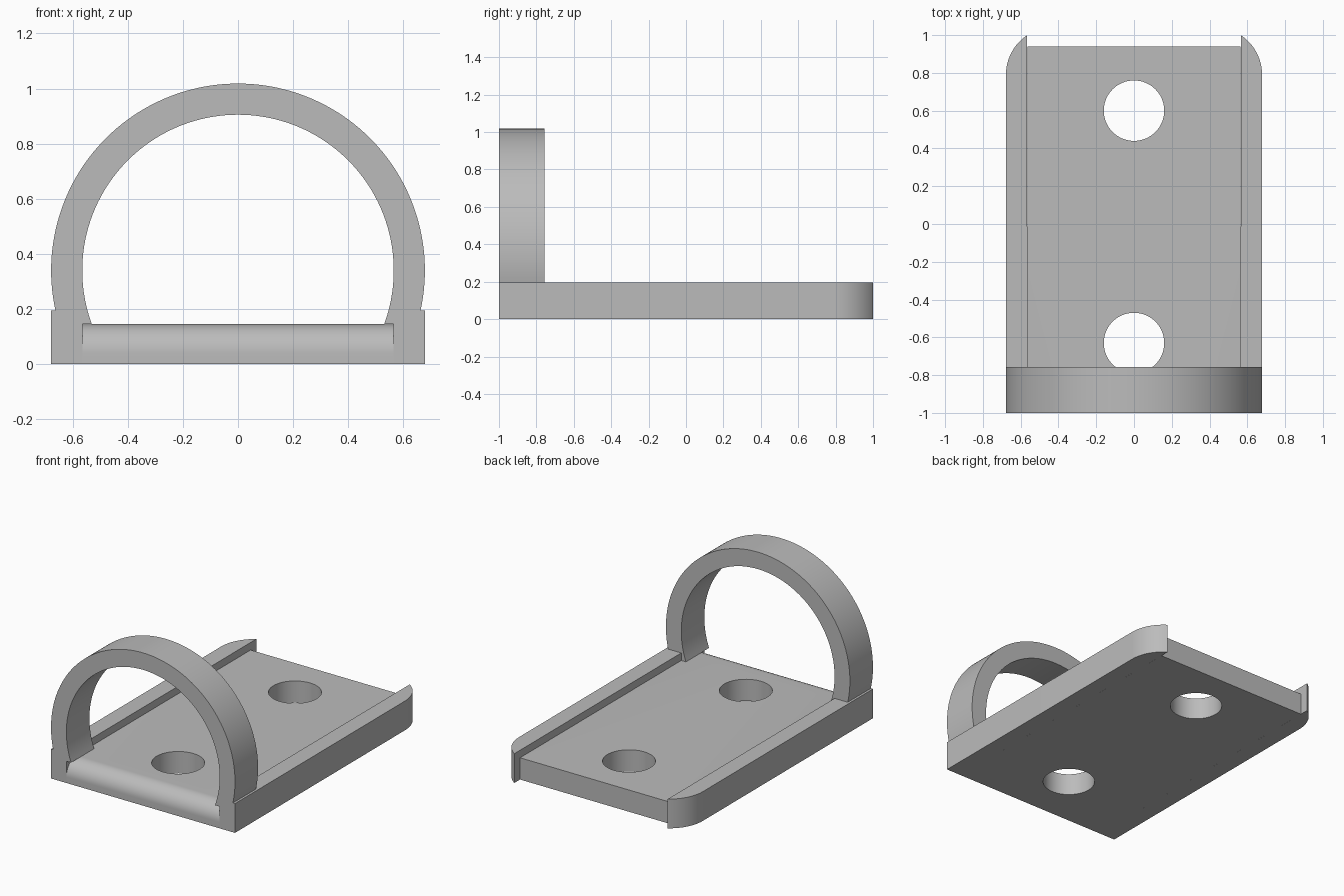
import bpy, bmesh
from math import sin, cos, asin, sqrt, pi, radians

cube = bpy.data.objects.get("Cube")
if cube:
    bpy.data.objects.remove(cube, do_unlink=True)

grey = bpy.data.materials.new("plain grey")
grey.use_nodes = True
COLOUR = (0.5, 0.5, 0.5, 1)
grey.diffuse_color = COLOUR
grey.node_tree.nodes["Principled BSDF"].inputs["Base Color"].default_value = COLOUR

HALF, INNER = 0.678, 0.565       # outer and inner half widths
PLATE_TOP, RAIL_TOP = 0.145, 0.195
RING_Z = 0.34                    # height of the ring centre


def arc(cx, cy, r, start, end, n):
    """Points along a circular arc, angles in radians."""
    angles = [start + (end - start) * i / n for i in range(n + 1)]
    return [(cx + r * cos(a), cy + r * sin(a)) for a in angles]


def prism(name, profile, place, lo, hi):
    """Extrude a 2D profile from lo to hi; place maps (u, v, depth) to xyz."""
    bm = bmesh.new()
    face = bm.faces.new([bm.verts.new(place(u, v, lo)) for u, v in profile])
    new = bmesh.ops.extrude_face_region(bm, geom=[face])["geom"]
    shift = [b - a for a, b in zip(place(0, 0, lo), place(0, 0, hi))]
    bmesh.ops.translate(bm, vec=shift, verts=[g for g in new if isinstance(g, bmesh.types.BMVert)])
    bmesh.ops.recalc_face_normals(bm, faces=bm.faces)
    mesh = bpy.data.meshes.new(name)
    bm.to_mesh(mesh)
    bm.free()
    mesh.materials.append(grey)
    obj = bpy.data.objects.new(name, mesh)
    bpy.context.collection.objects.link(obj)
    return obj


def along_x(u, v, d):
    return (d, u, v)


def along_y(u, v, d):
    return (u, d, v)


def along_z(u, v, d):
    return (u, v, d)


# Base plate with a rounded front top edge
ROUND = 0.105
side = [(0.94, 0), (0.94, PLATE_TOP)]
side += arc(-1 + ROUND, PLATE_TOP - ROUND, ROUND, pi / 2, pi, 16) + [(-1, 0)]
plate = prism("base_plate", side, along_x, -INNER, INNER)

# Two screw holes through the plate
for i, y in enumerate((0.6, -0.63)):
    circle = arc(0, y, 0.16, 0, 2 * pi, 64)[:-1]
    cutter = prism(f"hole_cutter_{i + 1}", circle, along_z, -0.1, 0.3)
    cutter.hide_render = True
    cutter.hide_set(True)
    cut = plate.modifiers.new("screw_hole", "BOOLEAN")
    cut.operation, cut.solver, cut.object = "DIFFERENCE", "EXACT", cutter

# Apply the holes and drop the cutters
bpy.context.view_layer.update()
cut_mesh = bpy.data.meshes.new_from_object(plate.evaluated_get(bpy.context.evaluated_depsgraph_get()))
cutters = [m.object for m in plate.modifiers]
plate.modifiers.clear()
plate.data = cut_mesh
for cutter in cutters:
    bpy.data.objects.remove(cutter, do_unlink=True)

# Side rails with a rounded outer rear corner
CORNER = 0.252
parts = [plate]
for name, s in (("left_rail", 1), ("right_rail", -1)):
    sweep = asin(0.21 / CORNER)
    outline = [(INNER, -1), (HALF, -1)] + arc(HALF - CORNER, 0.79, CORNER, 0, sweep, 16)
    outline = [(s * x, y) for x, y in outline]
    parts.append(prism(name, outline, along_z, 0, RAIL_TOP))

# Upright ring at the front, its feet stepped over the rail tops
a_out = asin((RAIL_TOP - RING_Z) / HALF)
a_in = asin((PLATE_TOP - RING_Z) / INNER)
hoop = arc(0, RING_Z, HALF, a_out, pi - a_out, 96)
hoop += [(-INNER, RAIL_TOP), (-INNER, PLATE_TOP)]
hoop += arc(0, RING_Z, INNER, pi - a_in, a_in, 96)
hoop += [(INNER, PLATE_TOP), (INNER, RAIL_TOP)]
parts.append(prism("ring", hoop, along_y, -1, -0.757))

# Smooth the curved walls, keep edges sharp
bpy.ops.object.select_all(action="DESELECT")
for obj in parts:
    obj.select_set(True)
bpy.context.view_layer.objects.active = plate
bpy.ops.object.shade_smooth_by_angle(angle=radians(30))
